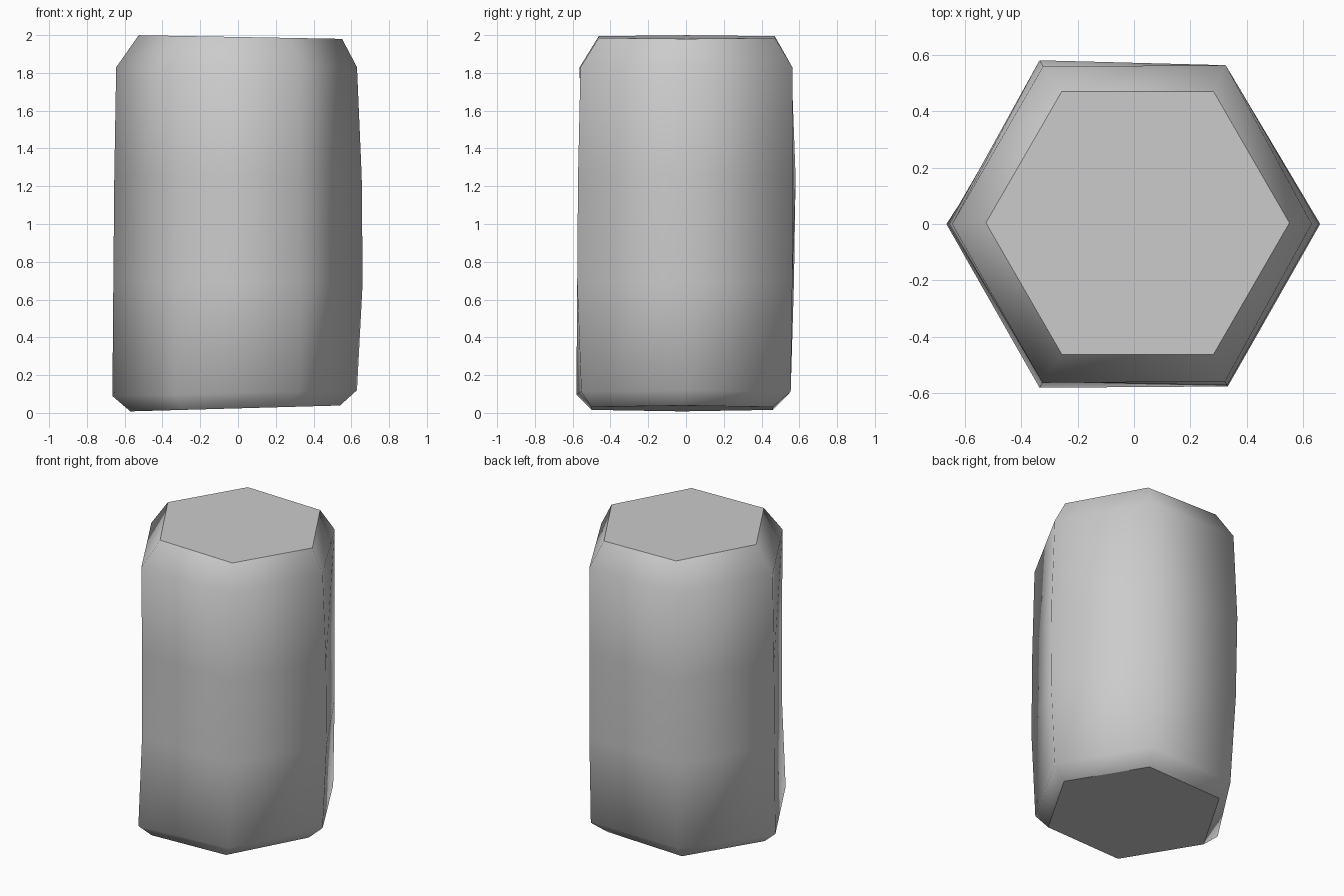
import bpy, bmesh, math

cube = bpy.data.objects.get("Cube")
if cube:
    bpy.data.objects.remove(cube)

grey = bpy.data.materials.new("stone_grey")
grey.use_nodes = True
colour = (0.6, 0.6, 0.6, 1)
grey.diffuse_color = colour
grey.node_tree.nodes["Principled BSDF"].inputs["Base Color"].default_value = colour

# Rings from bottom to top: height, slope along x, centre x, centre y, six corner radii
RINGS = [
    (0.024, 0.028, -0.015, -0.02, [0.555] * 6),
    (0.105, 0.024, 0, 0, [0.63, 0.64, 0.625, 0.665, 0.67, 0.64]),
    (0.69, 0.0, 0, 0, [0.66, 0.65, 0.66, 0.66, 0.645, 0.665]),
    (1.25, 0.0, 0, 0, [0.655, 0.65, 0.67, 0.655, 0.645, 0.66]),
    (1.83, 0.0, 0, 0, [0.63, 0.65, 0.645, 0.645, 0.65, 0.645]),
    (1.99, -0.018, 0.013, 0.004, [0.538] * 6),
]

# Worn six-sided column
bm = bmesh.new()
loops = []
for height, slope, cx, cy, radii in RINGS:
    loop = []
    for i, r in enumerate(radii):
        a = math.radians(60 * i)
        x, y = cx + r * math.cos(a), cy + r * math.sin(a)
        loop.append(bm.verts.new((x, y, height + slope * x)))
    loops.append(loop)

# Smooth sides
for low, high in zip(loops, loops[1:]):
    for i in range(6):
        j = (i + 1) % 6
        bm.faces.new((low[i], low[j], high[j], high[i])).smooth = True

# Flat ends with crisp rims
for end in (loops[0][::-1], loops[-1]):
    cap = bm.faces.new(end)
    for edge in cap.edges:
        edge.smooth = False

mesh = bpy.data.meshes.new("stone_column")
bm.to_mesh(mesh)
bm.free()
mesh.materials.append(grey)
column = bpy.data.objects.new("stone_column", mesh)
bpy.context.collection.objects.link(column)
